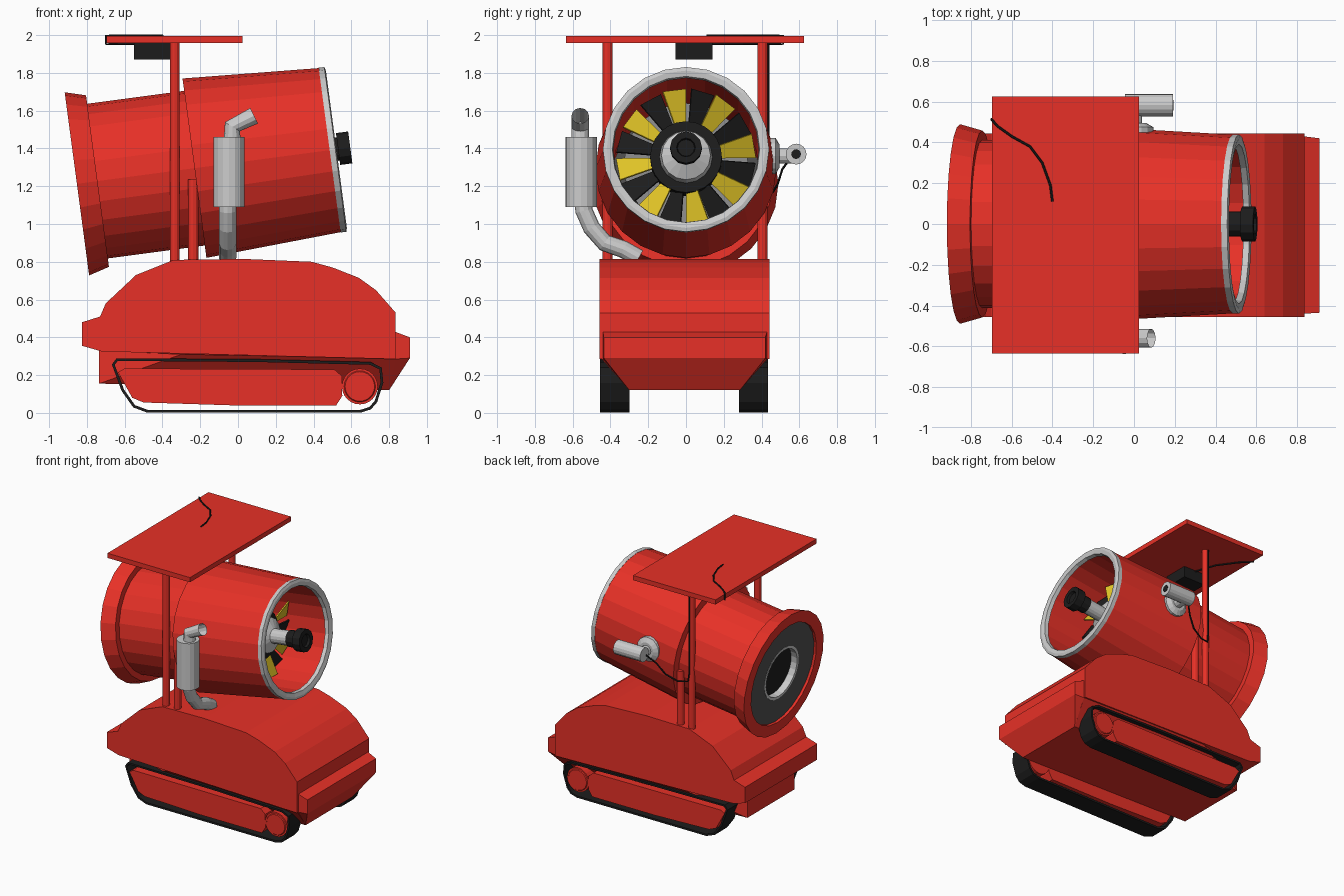
import bpy, bmesh
from math import sin, cos, radians, pi
from mathutils import Matrix, Vector

if "Cube" in bpy.data.objects:
    bpy.data.objects.remove(bpy.data.objects["Cube"])


def material(name, rgb):
    m = bpy.data.materials.new(name)
    m.diffuse_color = (*rgb, 1)
    m.use_nodes = True
    m.node_tree.nodes["Principled BSDF"].inputs["Base Color"].default_value = m.diffuse_color
    return m


RED = material("red_paint", (0.8, 0.03, 0.02))
BLACK = material("black_rubber", (0.012, 0.012, 0.012))
YELLOW = material("yellow_paint", (0.75, 0.55, 0.02))
DARK = material("dark_grey", (0.08, 0.08, 0.08))
MID = material("mid_grey", (0.25, 0.25, 0.25))


def finish(name, bm, mat=None, thick=0):
    bmesh.ops.recalc_face_normals(bm, faces=bm.faces)
    me = bpy.data.meshes.new(name)
    bm.to_mesh(me)
    bm.free()
    ob = bpy.data.objects.new(name, me)
    bpy.context.collection.objects.link(ob)
    if mat:
        me.materials.append(mat)
    if thick:
        mod = ob.modifiers.new("thickness", "SOLIDIFY")
        mod.thickness, mod.offset = thick, 0
    return ob


def prism(name, pts, y0, y1, mat=None, caps=True, thick=0):
    """Extrude an x-z outline along y."""
    bm = bmesh.new()
    a = [bm.verts.new((x, y0, z)) for x, z in pts]
    b = [bm.verts.new((x, y1, z)) for x, z in pts]
    n = len(pts)
    for i in range(n):
        j = (i + 1) % n
        bm.faces.new((a[i], a[j], b[j], b[i]))
    if caps:
        bm.faces.new(a)
        bm.faces.new(b)
    return finish(name, bm, mat, thick)


def box(name, x0, x1, y0, y1, z0, z1, mat=None):
    return prism(name, [(x0, z0), (x1, z0), (x1, z1), (x0, z1)], y0, y1, mat)


def hull(name, pts, mat=None):
    bm = bmesh.new()
    for p in pts:
        bm.verts.new(p)
    bmesh.ops.convex_hull(bm, input=bm.verts)
    bmesh.ops.dissolve_limit(bm, angle_limit=0.02, verts=bm.verts, edges=bm.edges)
    return finish(name, bm, mat)


def lathe(name, prof, M, mat=None, n=24, closed=False):
    """Revolve (distance along axis, radius) points around local z of M."""
    bm = bmesh.new()
    rings = [[bm.verts.new(M @ Vector((r * cos(2 * pi * i / n), r * sin(2 * pi * i / n), s)))
              for i in range(n)] for s, r in prof]
    pairs = list(zip(rings, rings[1:]))
    if closed:
        pairs.append((rings[-1], rings[0]))
    else:
        bm.faces.new(rings[0])
        bm.faces.new(rings[-1])
    for a, b in pairs:
        for i in range(n):
            j = (i + 1) % n
            bm.faces.new((a[i], a[j], b[j], b[i]))
    return finish(name, bm, mat)


def tube(name, pts, r, mat=None, res=2, caps=True):
    cu = bpy.data.curves.new(name, "CURVE")
    cu.dimensions = "3D"
    cu.bevel_depth, cu.bevel_resolution, cu.use_fill_caps = r, res, caps
    sp = cu.splines.new("POLY")
    sp.points.add(len(pts) - 1)
    for p, co in zip(sp.points, pts):
        p.co = (*co, 1)
    sp.use_smooth = False
    ob = bpy.data.objects.new(name, cu)
    bpy.context.collection.objects.link(ob)
    if mat:
        cu.materials.append(mat)
    return ob


def at(x, y, z, rot=0, axis="X"):
    return Matrix.Translation((x, y, z)) @ Matrix.Rotation(radians(rot), 4, axis)


# Engine hood
prism("hood", [(-0.825, 0.48), (-0.73, 0.51), (-0.70, 0.58), (-0.54, 0.73), (-0.34, 0.81),
               (0.03, 0.815), (0.39, 0.80), (0.50, 0.77), (0.64, 0.715), (0.73, 0.65),
               (0.835, 0.53), (0.835, 0.285), (-0.72, 0.325), (-0.825, 0.355)],
      -0.457, 0.443, RED)

# Bevelled nose and tapered lower hull
hull("nose", [(0.83, y, z) for y in (-0.44, 0.43) for z in (0.285, 0.43)]
     + [(0.91, y, z) for y in (-0.435, 0.42) for z in (0.29, 0.40)]
     + [(0.80, y, 0.12) for y in (-0.30, 0.285)], RED)
hull("lower_hull", [(x, y, z) for y in (-0.30, 0.285)
                    for x, z in ((0.8, 0.12), (-0.735, 0.155), (-0.735, 0.33))]
     + [(x, y, z) for y in (-0.45, 0.435) for x, z in ((0.835, 0.29), (-0.3, 0.31))], RED)

# Crawler tracks
belt = [(-0.64, 0.282), (0.1, 0.277), (0.70, 0.262), (0.755, 0.235), (0.762, 0.16), (0.73, 0.06),
        (0.70, 0.025), (0.65, 0.009), (-0.48, 0.009), (-0.55, 0.035), (-0.61, 0.12), (-0.66, 0.255)]
frame = [(-0.635, 0.215), (-0.60, 0.235), (0.51, 0.23), (0.55, 0.195), (0.552, 0.09), (0.52, 0.04),
         (-0.03, 0.04), (-0.50, 0.055), (-0.56, 0.08)]
for side, y0, y1, out in (("front", -0.30, -0.455, -1), ("back", 0.28, 0.435, 1)):
    prism(side + "_track_belt", belt, y0, y1, BLACK, caps=False, thick=0.015)
    prism(side + "_track_frame", frame, y0, y1 - 0.008 * out, RED)
    lathe(side + "_drive_wheel", [(0, 0.095), (0.145, 0.095), (0.145, 0.083), (0.151, 0.078)],
          at(0.645, y0, 0.14, -90 * out), RED)

# Tilted fan drum, local z along its axis, origin at the mouth
D = at(0.515, 0, 1.395, 90 - 7.6, "Y")
lathe("drum", [(-0.01, 0.437), (-0.752, 0.479), (-0.752, 0.413), (-1.27, 0.413), (-1.27, 0.458),
               (-1.38, 0.489), (-1.38, 0.40), (-0.8, 0.385), (-0.01, 0.395)], D, RED, 24, True)
lathe("mouth_ring", [(-0.03, 0.44), (0, 0.44), (0.006, 0.42), (0, 0.39), (-0.03, 0.385)],
      D, None, 24, True)
lathe("rear_plate", [(-1.36, 0.405), (-1.36, 0.20), (-1.30, 0.20), (-1.30, 0.405)], D, DARK, 24, True)
lathe("intake_ring", [(-1.362, 0.21), (-1.362, 0.19), (-1.29, 0.19), (-1.29, 0.21)], D, None, 24, True)
lathe("intake_core", [(-1.31, 0.2), (-1.28, 0.2)], D, BLACK)
lathe("stator_disc", [(-0.66, 0.33), (-0.62, 0.33)], D, MID)

# Fan with alternating blades
lathe("fan_hub", [(-0.60, 0.17), (-0.42, 0.19), (-0.30, 0.19)], D, BLACK)
for k in range(8):
    for label, mat, off, depth in (("yellow", YELLOW, 10, -0.33), ("black", BLACK, 31, -0.36)):
        bm = bmesh.new()
        vs = []
        for r, side in ((0.18, -1), (0.37, -1), (0.37, 1), (0.18, 1)):
            a = radians(off + 45 * k + 9.5 * side)
            vs.append(bm.verts.new(D @ Vector((-r * sin(a), r * cos(a), depth + 0.025 * side))))
        bm.faces.new(vs)
        finish(f"{label}_blade_{k}", bm, mat, 0.01)

# Spray lance and nozzle
lathe("lance", [(-0.30, 0.14), (-0.24, 0.13), (-0.20, 0.055), (-0.05, 0.055)], D, None, 16)
lathe("nozzle", [(-0.06, 0.062), (0.015, 0.062), (0.015, 0.085), (0.08, 0.085), (0.08, 0.05),
                 (0.06, 0.045)], D, BLACK, 12)

# Canopy, posts and control box
box("canopy", -0.695, 0.025, -0.635, 0.625, 1.957, 1.994, RED)
box("control_box", -0.55, -0.36, -0.055, 0.14, 1.87, 1.958, BLACK)
for side, y in (("front", -0.415), ("back", 0.405)):
    lathe(side + "_canopy_post", [(0.79, 0.026), (1.96, 0.026)], at(-0.335, y, 0), RED, 12)
    lathe(side + "_drum_bracket", [(0.79, 0.027), (1.235, 0.027)], at(-0.237, y, 0), RED, 12)

# Exhaust
lathe("muffler", [(1.09, 0.083), (1.46, 0.083)], at(-0.048, -0.555, 0), None, 16)
tube("exhaust_lower_pipe", [(-0.055, -0.545, 1.12), (-0.055, -0.54, 1.07), (-0.055, -0.50, 0.98),
                            (-0.055, -0.43, 0.90), (-0.055, -0.33, 0.865), (-0.055, -0.25, 0.82)],
     0.046, res=4)
tube("exhaust_tip", [(-0.03, -0.56, 1.44), (-0.03, -0.56, 1.515), (0.085, -0.56, 1.573)],
     0.046, res=4, caps=False)

# Swing motor on the back of the drum
lathe("motor_flange", [(0.40, 0.095), (0.475, 0.095), (0.495, 0.06)], at(0.0, 0, 1.36, -90), None, 16)
lathe("motor_arm", [(0.45, 0.04), (0.56, 0.04)], at(0.0, 0, 1.36, -90), None, 12)
lathe("motor", [(-0.045, 0.055), (0.19, 0.055)], at(0, 0.583, 1.37, 90, "Y"), None, 16)
lathe("motor_shaft", [(0.18, 0.026), (0.193, 0.026)], at(0, 0.583, 1.37, 90, "Y"), BLACK, 12)

# Cables
tube("motor_cable", [(-0.04, 0.56, 1.36), (-0.10, 0.51, 1.29), (-0.16, 0.485, 1.21),
                     (-0.25, 0.46, 1.17), (-0.325, 0.44, 1.18), (-0.335, 0.437, 1.25),
                     (-0.335, 0.437, 1.95)], 0.006, BLACK, 1)
tube("canopy_cable", [(-0.40, 0.11, 1.997), (-0.41, 0.19, 1.998), (-0.45, 0.30, 1.998),
                      (-0.51, 0.38, 1.998), (-0.60, 0.43, 1.998), (-0.67, 0.48, 1.998),
                      (-0.70, 0.515, 1.996), (-0.70, 0.515, 1.953), (-0.62, 0.44, 1.952),
                      (-0.52, 0.30, 1.952), (-0.45, 0.10, 1.952)], 0.006, BLACK, 1)
